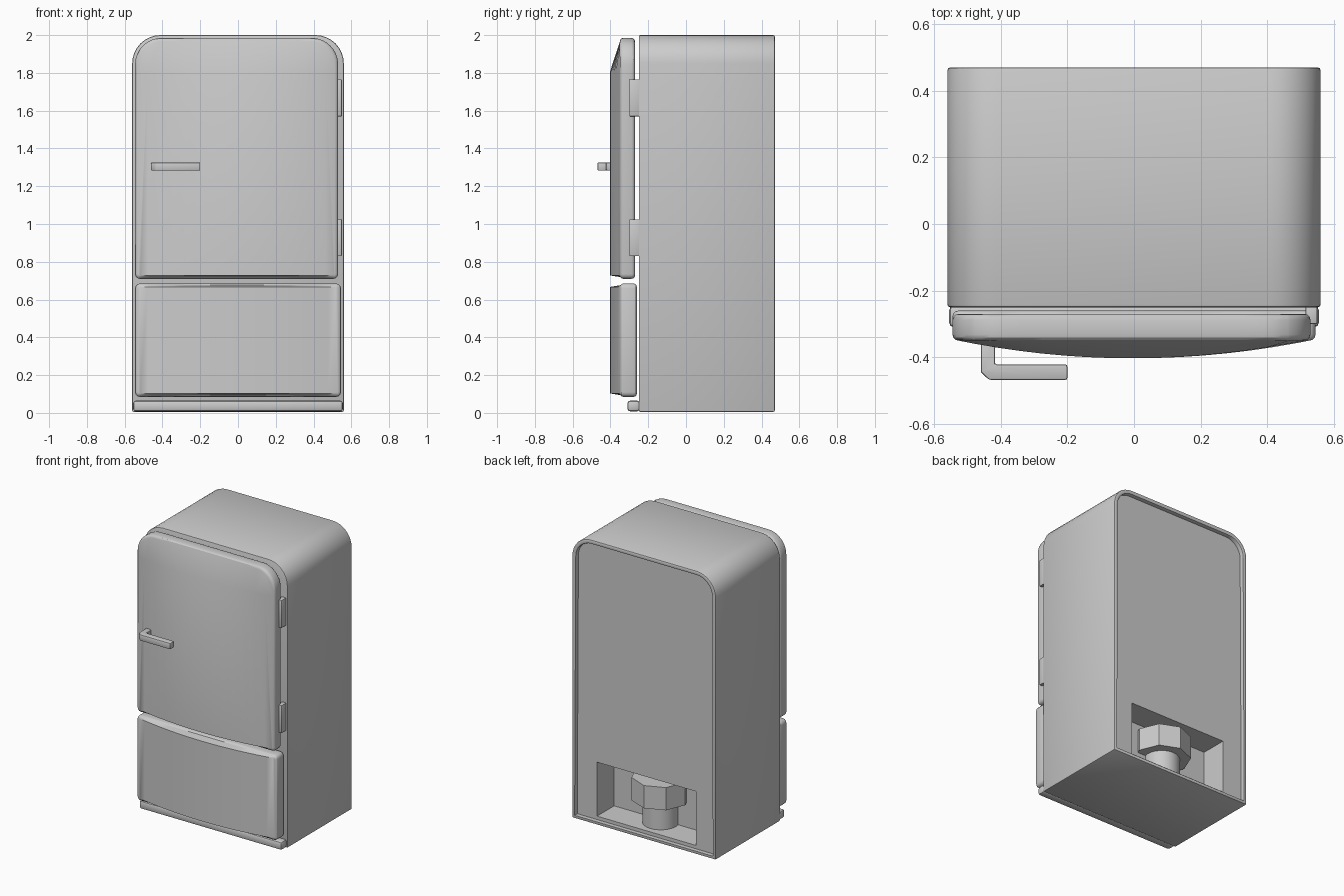
import bpy, bmesh, math
from mathutils import Vector

cube = bpy.data.objects.get("Cube")
if cube:
    bpy.data.objects.remove(cube, do_unlink=True)

grey = bpy.data.materials.new("plain_grey")
grey.use_nodes = True
grey.diffuse_color = (0.6, 0.6, 0.6, 1)
grey.node_tree.nodes["Principled BSDF"].inputs["Base Color"].default_value = (0.6, 0.6, 0.6, 1)


def finish(name, bm, smooth=True):
    bmesh.ops.recalc_face_normals(bm, faces=bm.faces)
    mesh = bpy.data.meshes.new(name)
    bm.to_mesh(mesh)
    bm.free()
    obj = bpy.data.objects.new(name, mesh)
    bpy.context.collection.objects.link(obj)
    mesh.materials.append(grey)
    bpy.ops.object.select_all(action="DESELECT")
    obj.select_set(True)
    bpy.context.view_layer.objects.active = obj
    if smooth:
        bpy.ops.object.shade_smooth_by_angle(angle=math.radians(30))
    return obj


def prism(points, offset):
    """Extrude a closed outline along an offset."""
    bm = bmesh.new()
    face = bm.faces.new([bm.verts.new(p) for p in points])
    out = bmesh.ops.extrude_face_region(bm, geom=[face])
    verts = [v for v in out["geom"] if isinstance(v, bmesh.types.BMVert)]
    bmesh.ops.translate(bm, verts=verts, vec=offset)
    bmesh.ops.recalc_face_normals(bm, faces=bm.faces)
    return bm


def rounded(x0, x1, z0, z1, low, high, y):
    """Rectangle outline with separate bottom and top corner radii."""
    pts = []
    corners = [(x1, z0, low, -1, -1), (x1, z1, high, 0, -1),
               (x0, z1, high, 1, 1), (x0, z0, low, 2, 1)]
    for x, z, r, quarter, sx in corners:
        if r == 0:
            pts.append((x, y, z))
            continue
        steps = 8 if r > 0.05 else 3
        cz = z + r if z == z0 else z - r
        for i in range(steps + 1):
            a = (quarter + i / steps) * math.pi / 2
            pts.append((x + sx * r + r * math.cos(a), y, cz + r * math.sin(a)))
    return pts


def cap_face(bm, direction):
    return max(bm.faces, key=lambda f: f.calc_center_median().dot(Vector(direction)))


def bevel(bm, edges, width, segments=2):
    bmesh.ops.bevel(bm, geom=list(edges), offset=width, segments=segments,
                    profile=0.5, affect="EDGES", clamp_overlap=True)


def box(name, lo, hi, width):
    (x0, y0, z0), (x1, y1, z1) = lo, hi
    bm = prism([(x0, y0, z0), (x1, y0, z0), (x1, y1, z0), (x0, y1, z0)], (0, 0, z1 - z0))
    if width:
        bevel(bm, bm.edges, width)
    return finish(name, bm)


# Cabinet shell with a rimmed back panel
bm = prism(rounded(-0.56, 0.56, 0.005, 2, 0, 0.15, -0.25), (0, 0.72, 0))
back = cap_face(bm, (0, 1, 0))
bmesh.ops.inset_region(bm, faces=[back], thickness=0.03)
walls = bmesh.ops.extrude_face_region(bm, geom=[back])
bmesh.ops.translate(bm, vec=(0, -0.03, 0),
                    verts=[v for v in walls["geom"] if isinstance(v, bmesh.types.BMVert)])
if back.is_valid:
    bmesh.ops.delete(bm, geom=[back], context="FACES_ONLY")
outer = [e for e in bm.edges if e.calc_face_angle(0) > 0.6
         and all(abs(v.co.x) > 0.555 or v.co.z < 0.01 or v.co.z > 1.84 for v in e.verts)
         and not all(abs(v.co.y - 0.44) < 0.001 for v in e.verts)]
bevel(bm, outer, 0.008)
cabinet = finish("cabinet", bm)

# Recess in the back for the compressor
cutter = box("recess_cutter", (-0.385, 0.25, 0.05), (0.385, 0.6, 0.43), 0)
cutter.hide_render = True
cut = cabinet.modifiers.new("recess", "BOOLEAN")
cut.operation = "DIFFERENCE"
cut.solver = "EXACT"
cut.object = cutter
bpy.ops.object.select_all(action="DESELECT")
cabinet.select_set(True)
bpy.context.view_layer.objects.active = cabinet
bpy.ops.object.modifier_apply(modifier="recess")
bpy.data.objects.remove(cutter, do_unlink=True)
bpy.ops.object.shade_smooth_by_angle(angle=math.radians(30))


# Compressor: octagonal head on a round stem
def drum(name, radius, sides, z0, z1):
    ring = [(radius * math.sin(i * math.tau / sides), 0.28 + radius * math.cos(i * math.tau / sides), z0)
            for i in range(sides)]
    finish(name, prism(ring, (0, 0, z1 - z0)))


drum("compressor_stem", 0.118, 24, 0.05, 0.24)
drum("compressor_head", 0.19, 8, 0.22, 0.38)


# Bowed doors
def door(name, x0, x1, z0, z1, high, y_back, slope):
    bm = prism(rounded(x0, x1, z0, z1, 0.025, high, y_back), (0, -0.35 - y_back, 0))
    front, rear = cap_face(bm, (0, -1, 0)), cap_face(bm, (0, 1, 0))
    bevel(bm, list(front.edges) + list(rear.edges), 0.018, 3)
    for i in range(1, 16):
        bmesh.ops.bisect_plane(bm, geom=bm.verts[:] + bm.edges[:] + bm.faces[:],
                               plane_co=(x0 + (x1 - x0) * i / 16, 0, 0), plane_no=(1, 0, 0))
    if slope:
        bmesh.ops.bisect_plane(bm, geom=bm.verts[:] + bm.edges[:] + bm.faces[:],
                               plane_co=(0, 0, z1 - slope), plane_no=(0, 0, 1))
    mid, half = (x0 + x1) / 2, (x1 - x0) / 2 - 0.018
    for v in bm.verts:
        if v.co.y < -0.3499:
            bow = max(0, 1 - ((v.co.x - mid) / half) ** 2)
            fade = min(1, (z1 - 0.018 - v.co.z) / (slope - 0.018)) if slope else 1
            v.co.y -= 0.053 * bow * fade
    finish(name, bm)


door("upper_door", -0.545, 0.53, 0.71, 1.985, 0.14, -0.27, 0.18)
door("lower_door", -0.545, 0.545, 0.085, 0.685, 0.025, -0.26, 0)

# Base strip and hinges
box("base_strip", (-0.555, -0.31, 0.008), (0.555, -0.245, 0.065), 0.014)
for label, z in (("lower", 0.83), ("upper", 1.57)):
    box(label + "_hinge", (0.515, -0.3, z), (0.55, -0.245, z + 0.195), 0.004)

# L-shaped handle
path = [(-0.46, -0.35), (-0.46, -0.445), (-0.435, -0.468), (-0.2, -0.468),
        (-0.2, -0.422), (-0.417, -0.422), (-0.417, -0.35)]
bm = prism([(x, y, 1.282) for x, y in path], (0, 0, 0.044))
bevel(bm, bm.edges, 0.006)
finish("handle", bm)
